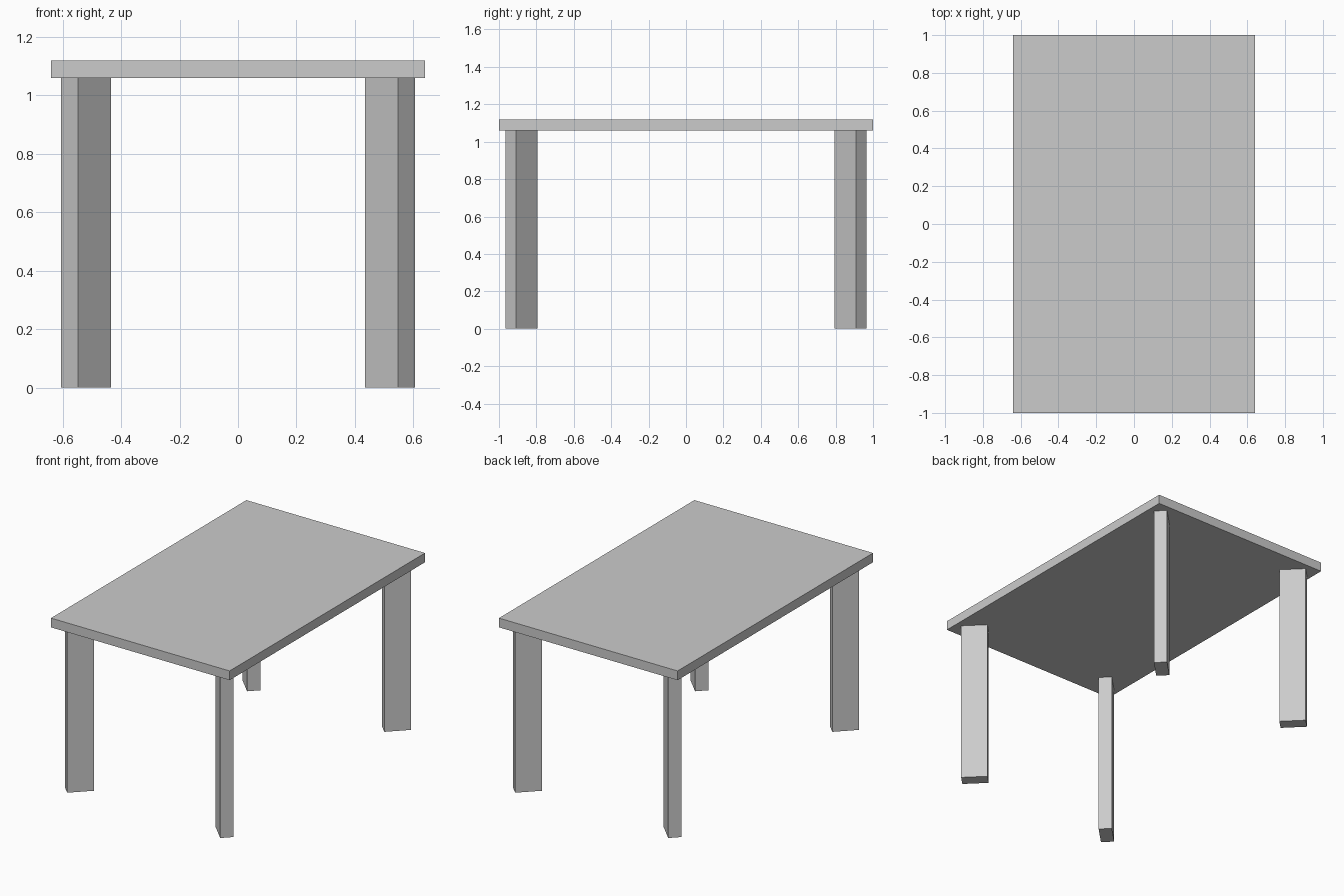
import bpy
from math import radians

cube = bpy.data.objects.get("Cube")
if cube:
    bpy.data.objects.remove(cube, do_unlink=True)

grey = bpy.data.materials.new("light_grey")
grey.use_nodes = True
colour = (0.6, 0.6, 0.6, 1)
grey.diffuse_color = colour
grey.node_tree.nodes["Principled BSDF"].inputs["Base Color"].default_value = colour


def box(name, size, centre, turn=0):
    """Add a flat-faced box, turned about its vertical axis."""
    bpy.ops.mesh.primitive_cube_add(size=1, location=centre, rotation=(0, 0, turn))
    ob = bpy.context.object
    ob.name = name
    ob.scale = size
    bpy.ops.object.transform_apply(location=False, rotation=True, scale=True)
    ob.data.materials.append(grey)
    return ob


HEIGHT, THICK = 1.12, 0.06
LEG = HEIGHT - THICK

# Table top
box("table_top", (1.28, 2, THICK), (0, 0, HEIGHT - THICK / 2))

# Plank legs, each with its broad side along the diagonal to the centre
for sy, end in ((-1, "front"), (1, "back")):
    for sx, side in ((1, "left"), (-1, "right")):
        box(f"{end}_{side}_leg", (0.16, 0.08, LEG),
            (0.52 * sx, 0.88 * sy, LEG / 2), radians(45) * sx * sy)
